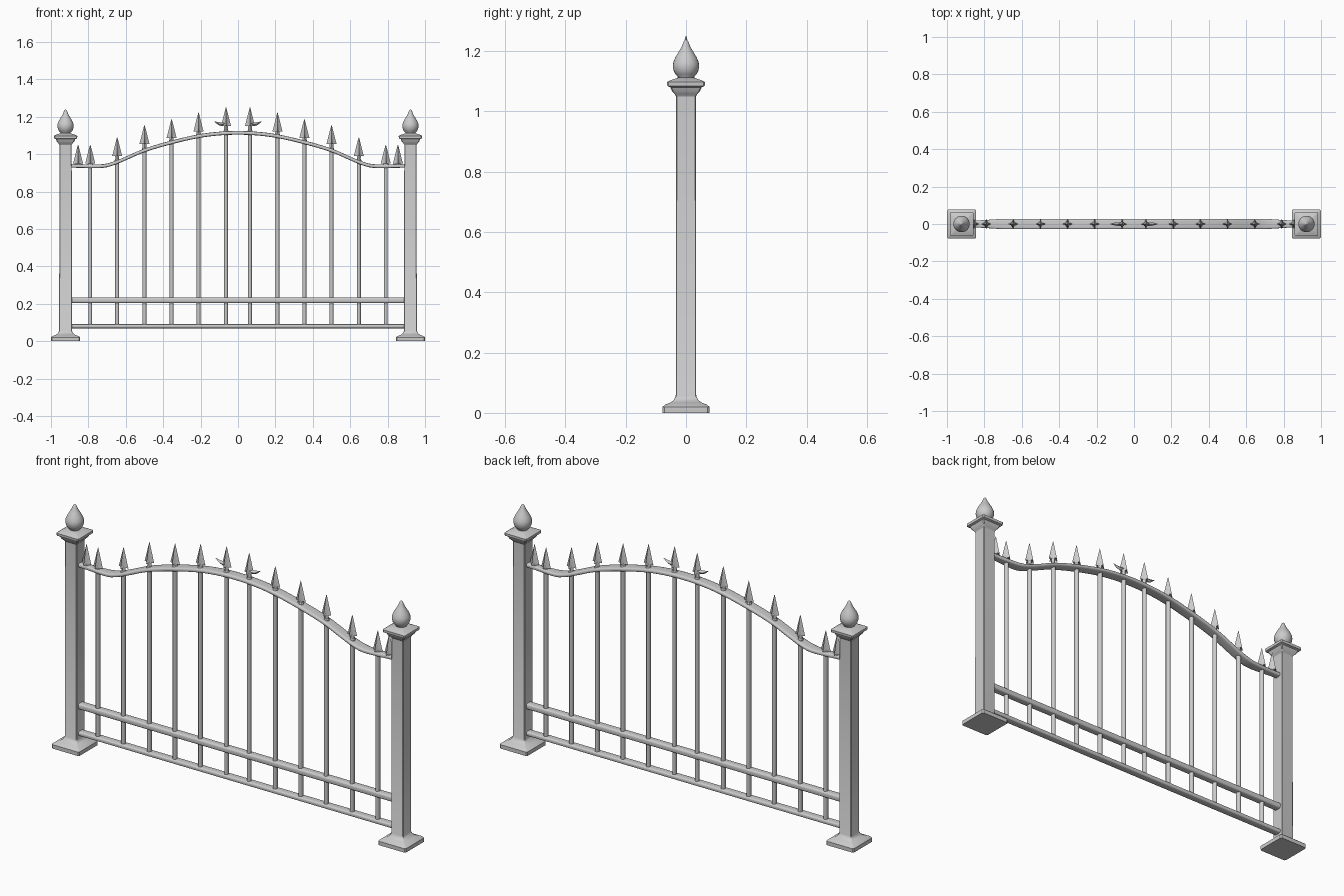
import bpy, bmesh, math

if "Cube" in bpy.data.objects:
    bpy.data.objects.remove(bpy.data.objects["Cube"])


def loft(name, rings, angle=35, mirror=False):
    """Skin a list of equal-length rings of points and cap both ends."""
    bm = bmesh.new()
    loops = [[bm.verts.new(p) for p in ring] for ring in rings]
    n = len(loops[0])
    for a, b in zip(loops, loops[1:]):
        for i in range(n):
            j = (i + 1) % n
            bm.faces.new((a[i], a[j], b[j], b[i]))
    bm.faces.new(loops[0])
    bm.faces.new(loops[-1])
    bmesh.ops.recalc_face_normals(bm, faces=bm.faces)
    me = bpy.data.meshes.new(name)
    bm.to_mesh(me)
    bm.free()
    ob = bpy.data.objects.new(name, me)
    bpy.context.collection.objects.link(ob)
    if mirror:
        ob.modifiers.new("mirror", 'MIRROR').use_mirror_merge = False
    bpy.ops.object.select_all(action='DESELECT')
    ob.select_set(True)
    bpy.context.view_layer.objects.active = ob
    bpy.ops.object.shade_smooth_by_angle(angle=math.radians(angle))
    return ob


def round_ring(x, z, rx, ry, n=12):
    return [(x + rx * math.cos(t), ry * math.sin(t), z)
            for t in (2 * math.pi * i / n for i in range(n))]


def square_ring(x, z, h, bevel=0.08):
    k = h * (1 - bevel)
    return [(x + a, b, z) for a, b in ((h, -k), (h, k), (k, h), (-k, h),
                                       (-h, k), (-h, -k), (-k, -h), (k, -h))]


def star_ring(x, z, r, inner):
    return [(x + s * math.cos(t), s * math.sin(t), z)
            for t, s in ((i * math.pi / 4, r if i % 2 == 0 else r * inner) for i in range(8))]


def rail_ring(x, z, w, h, n=16):
    # rounded flat-bar section in the y-z plane
    pts = []
    for i in range(n):
        t = 2 * math.pi * (i + 0.5) / n
        c, s = math.cos(t), math.sin(t)
        pts.append((x, w * math.copysign(abs(c) ** 0.5, c), z + h * math.copysign(abs(s) ** 0.5, s)))
    return pts


# Arch height along x, symmetric about the centre
ARCH = [(0, 1.114), (0.1, 1.110), (0.21, 1.096), (0.355, 1.063), (0.5, 1.020),
        (0.6, 0.977), (0.65, 0.956), (0.7, 0.940), (0.75, 0.935), (0.9, 0.938)]


def arch_z(x):
    x = abs(x)
    k = max(i for i in range(len(ARCH) - 1) if ARCH[i][0] <= x)

    def slope(i):
        if i == 0:
            return 0
        a, b = ARCH[i - 1], ARCH[min(i + 1, len(ARCH) - 1)]
        return (b[1] - a[1]) / (b[0] - a[0])
    (x0, z0), (x1, z1) = ARCH[k], ARCH[k + 1]
    d = x1 - x0
    t = (x - x0) / d
    return ((2*t**3 - 3*t**2 + 1) * z0 + (t**3 - 2*t**2 + t) * d * slope(k)
            + (3*t**2 - 2*t**3) * z1 + (t**3 - t**2) * d * slope(k + 1))


# Posts with stepped base and square cap
PX = 0.922
POST = [(0, .078), (.020, .078), (.027, .070), (.034, .052), (.042, .041), (.056, .034),
        (1.050, .033), (1.058, .038), (1.066, .046), (1.080, .052), (1.084, .062),
        (1.097, .063), (1.104, .050), (1.112, .026)]
loft("post", [square_ring(PX, z, h) for z, h in POST], 30, True)

# Teardrop finials
BULB = [(1.104, .024), (1.115, .027), (1.123, .035), (1.135, .041), (1.150, .044), (1.163, .042),
        (1.180, .035), (1.198, .024), (1.213, .015), (1.226, .010), (1.234, .006), (1.238, .001)]
loft("finial", [round_ring(PX, z, r, r, 24) for z, r in BULB], 60, True)

# Arched top rail, narrowing where it meets the posts
rings = []
for i in range(73):
    x = -0.9 + 1.8 * i / 72
    w = 0.028 - 0.010 * min(1, max(0, (abs(x) - 0.70) / 0.15))
    rings.append(rail_ring(x, arch_z(x), w, 0.010))
loft("top_rail", rings, 40)

# Straight lower rails
for name, z, h in (("middle_rail", 0.219, 0.015), ("bottom_rail", 0.080, 0.011)):
    loft(name, [rail_ring(x, z, 0.020, h) for x in (-0.9, 0.9)], 40)

# Vertical bars and barbed spear heads: (x, tip height)
SPEARS = [(.064, 1.250), (.211, 1.222), (.355, 1.187), (.500, 1.155),
          (.646, 1.090), (.790, 1.050), (.855, 1.050)]
HEAD = [(0, .001, .8), (-.030, .009, .65), (-.060, .0165, .55), (-.082, .022, .5),
        (-.100, .027, .42), (-.086, .011, .8)]
for x, tip in SPEARS:
    if x < 0.85:
        loft("bar", [round_ring(x, z, 0.0105, 0.013) for z in (0.08, arch_z(x))], 40, True)
    rings = [star_ring(x, tip + dz, r, k) for dz, r, k in HEAD]
    base = arch_z(x)
    rings += [star_ring(x, base + .016, .010, 1), star_ring(x, base + .010, .014, 1),
              star_ring(x, base - .004, .014, 1)]
    loft("spear_head", rings, 30, True)

# Small leaf spurs on the two central spears
SPUR = [(.064, 1.166, .010), (.085, 1.160, .010), (.100, 1.162, .009),
        (.114, 1.168, .005), (.126, 1.175, .001)]
loft("leaf_spur", [[(x, -r, z), (x, 0, z + r), (x, r, z), (x, 0, z - r)] for x, z, r in SPUR], 40, True)
